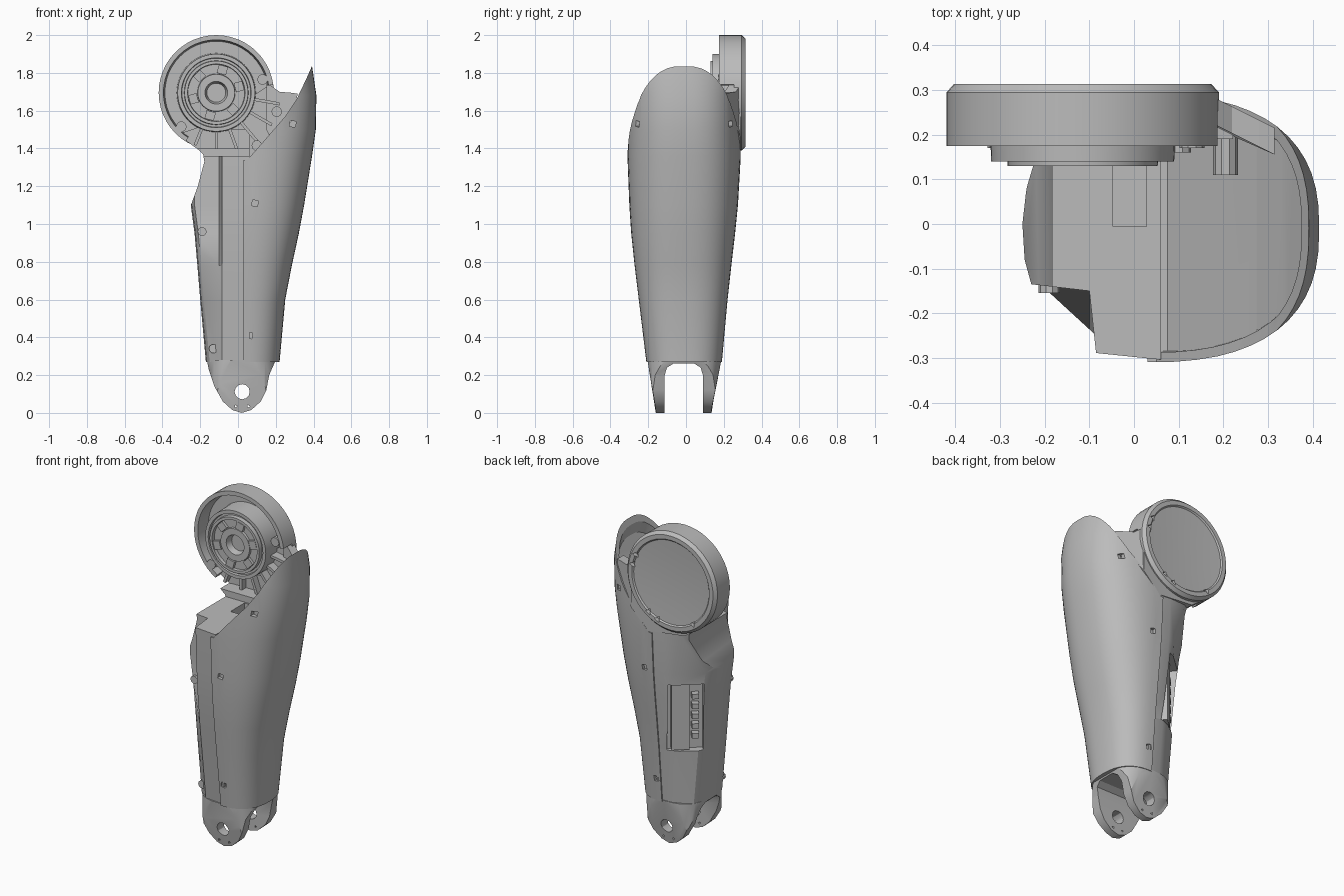
import bpy, bmesh, math
from mathutils import Matrix

if "Cube" in bpy.data.objects:
    bpy.data.objects.remove(bpy.data.objects["Cube"])

grey = bpy.data.materials.new("plain grey")
grey.use_nodes = True
grey.diffuse_color = (0.5, 0.5, 0.5, 1)
grey.node_tree.nodes["Principled BSDF"].inputs["Base Color"].default_value = (0.5, 0.5, 0.5, 1)

KNEE = (-0.115, 1.695)


def make(name, bm):
    bmesh.ops.remove_doubles(bm, verts=bm.verts, dist=1e-5)
    bmesh.ops.recalc_face_normals(bm, faces=bm.faces)
    me = bpy.data.meshes.new(name)
    bm.to_mesh(me)
    bm.free()
    me.materials.append(grey)
    ob = bpy.data.objects.new(name, me)
    bpy.context.collection.objects.link(ob)
    return ob


def loft(name, rings):
    bm = bmesh.new()
    vs = [[bm.verts.new(p) for p in r] for r in rings]
    n = len(vs[0])
    for a, b in zip(vs, vs[1:]):
        for i in range(n):
            j = (i + 1) % n
            bm.faces.new((a[i], a[j], b[j], b[i]))
    bm.faces.new(vs[0])
    bm.faces.new(vs[-1])
    return make(name, bm)


def prism(name, outline, y0, y1):
    """Extrude an x-z outline along y; y0 and y1 may be functions of x and z."""
    f = [y if callable(y) else (lambda x, z, y=y: y) for y in (y0, y1)]
    return loft(name, [[(x, g(x, z), z) for x, z in outline] for g in f])


def box(name, c, size, rot=None):
    bm = bmesh.new()
    m = Matrix.Translation(c) @ (rot or Matrix()) @ Matrix.Diagonal((*size, 1))
    bmesh.ops.create_cube(bm, size=1, matrix=m)
    return make(name, bm)


def circle(cx, cz, r, n=24, start=0.0):
    return [(cx + r * math.cos(start + math.tau * i / n),
             cz + r * math.sin(start + math.tau * i / n)) for i in range(n)]


def lathe(name, profile, n=48):
    """Spin (radius, y) points around the knee axis."""
    bm = bmesh.new()
    vs = [bm.verts.new((KNEE[0] + r, y, KNEE[1])) for r, y in profile]
    edges = [bm.edges.new(p) for p in zip(vs, vs[1:])]
    bmesh.ops.spin(bm, geom=vs + edges, cent=(KNEE[0], 0, KNEE[1]),
                   axis=(0, 1, 0), angle=math.tau, steps=n)
    return make(name, bm)


def boolean(ob, cutter, op="DIFFERENCE"):
    m = ob.modifiers.new("cut", "BOOLEAN")
    m.operation, m.object, m.solver = op, cutter, "EXACT"
    bpy.context.view_layer.objects.active = ob
    bpy.ops.object.modifier_apply(modifier=m.name)
    bpy.data.objects.remove(cutter)


def smooth(ob, angle=30):
    bpy.ops.object.select_all(action="DESELECT")
    ob.select_set(True)
    bpy.context.view_layer.objects.active = ob
    bpy.ops.object.shade_smooth_by_angle(angle=math.radians(angle))


# Leg stations: height, right edge, front y, back y, left edge
STATIONS = [(0.27, 0.22, -0.21, 0.19, -0.17), (0.6, 0.25, -0.25, 0.22, -0.2),
            (0.78, 0.285, -0.272, 0.24, -0.215), (0.95, 0.322, -0.29, 0.26, -0.23),
            (1.1, 0.35, -0.3, 0.275, -0.25), (1.36, 0.392, -0.31, 0.29, -0.25),
            (1.5, 0.412, -0.31, 0.29, -0.25), (1.68, 0.415, -0.31, 0.29, 0),
            (1.85, 0.39, -0.3, 0.28, 0)]


def station(z):
    for a, b in zip(STATIONS, STATIONS[1:]):
        if z <= b[0]:
            t = (z - a[0]) / (b[0] - a[0])
            return [p + (q - p) * t for p, q in zip(a, b)]


def shell_ring(s, inset=0.0, n=28):
    z, xr, yf, yb, _ = s
    mid, half, w = (yf + yb) / 2, (yb - yf) / 2 - inset, xr - 0.03 - inset
    ring = []
    for i in range(n + 1):
        a = math.pi * (i / n - 0.5)
        c, sn = max(math.cos(a), 0), math.sin(a)
        ring.append((0.03 + w * c ** 0.8,
                     mid + half * math.copysign(abs(sn) ** 0.8, sn), z))
    return ring


# Calf shell: rounded loft, with the knee clearance cut from its top
RIM = [(-0.2, 1.34), (0.05, 1.34), (0.12, 1.42), (0.25, 1.57), (0.31, 1.66),
       (0.36, 1.765), (0.391, 1.835), (0.6, 1.84), (0.6, 2.1), (-0.2, 2.1)]
shell = loft("calf_shell", [shell_ring(s) for s in STATIONS])
boolean(shell, prism("knee_cut", RIM, -1, 1))
scoop = loft("scoop_cut", [shell_ring(s, 0.022) for s in STATIONS[4:]])
boolean(scoop, prism("scoop_limit", [(x + 0.025, z - 0.035) for x, z in RIM], -1, 1), "INTERSECT")
boolean(shell, scoop)
boolean(shell, box("shell_pocket", (0.08, -0.01, 0.3), (0.22, 0.2, 0.3)))


# Inner frame beside the shell, stepped back on its upper left
def frame_ring(s):
    z, _, yf, yb, xl = s
    yf, yb = yf + 0.006, yb - 0.006
    step = -0.15 if z > 0.9 else yf + 0.03
    t = max(z - 1.1, 0) / 0.26
    return [(0.06, yf, z), (-0.085, yf + 0.015, z), (-0.1, step, z), (xl + 0.02, -0.135, z),
            (xl + 0.005, -0.08, z), (xl, 0, z), (xl + 0.008, 0.07, z),
            (xl + 0.03, 0.125 + 0.08 * t, z), (-0.085 - 0.06 * t, yb - 0.025, z),
            (-0.03, yb - 0.004, z), (0.06, yb, z)]


frame = loft("inner_frame", [frame_ring(s) for s in STATIONS[:7]])
boolean(frame, prism("shoulder_cut", [(-0.26, 1.07), (-0.213, 1.2), (-0.178, 1.33), (-0.185, 1.37),
                                      (-0.24, 1.42), (-0.3, 1.47), (-0.4, 1.5), (-0.4, 1.07)], -1, 1))
boolean(frame, box("knee_clearance", (0, -0.36, 1.56), (1, 1, 0.4)))
boolean(frame, box("rib_clearance", (0, -0.27, 1.6), (1, 1, 0.4)))
turn = Matrix.Rotation(math.radians(42), 4, "Z")
boolean(frame, box("window_cut", (-0.125, 0.18, 0.82), (0.2, 0.12, 0.42), turn))
boolean(frame, box("cable_slot", (-0.01, 0.062, 1.25), (0.075, 0.135, 0.4)))
boolean(frame, box("frame_pocket", (-0.02, -0.01, 0.3), (0.2, 0.2, 0.3)))
box("window_cover", (-0.075, 0.165, 0.82), (0.1, 0.06, 0.4), turn)
for k in range(5):
    box(f"window_tooth_{k}", (-0.143, 0.115, 0.7 + k * 0.06), (0.04, 0.04, 0.03), turn)

# Ankle fork: plate outline trimmed to the rounded leg, split by an arch and drilled
FORK = [(-0.165, 0.28), (-0.155, 0.23), (-0.125, 0.14), (-0.08, 0.06), (-0.03, 0.015),
        (0.02, 0), (0.07, 0.015), (0.12, 0.06), (0.15, 0.12), (0.165, 0.2), (0.2, 0.28)]
fork = prism("ankle_fork", FORK, lambda x, z: -0.16 - 0.17 * max(z - 0.02, 0),
             lambda x, z: 0.135 + 0.2 * max(z - 0.02, 0))
ankle = []
for i in range(32):
    c, s = math.cos(math.tau * i / 32), math.sin(math.tau * i / 32)
    ankle.append((0.02 + 0.19 * math.copysign(abs(c) ** 0.75, c),
                  -0.01 + 0.197 * math.copysign(abs(s) ** 0.75, s)))
boolean(fork, loft("ankle_limit", [[(x, y, z) for x, y in ankle] for z in (-0.1, 0.4)]), "INTERSECT")
arch = [(-0.113, -0.1), (-0.113, 0.2), (-0.1, 0.24), (-0.065, 0.262),
        (0.042, 0.262), (0.077, 0.24), (0.09, 0.2), (0.09, -0.1)]
boolean(fork, loft("arch_cut", [[(x, y, z) for y, z in arch] for x in (-0.4, 0.4)]))
boolean(fork, prism("pin_hole", circle(0.022, 0.112, 0.04, 12), -1, 1))
for x in (-0.012, 0.055):
    boolean(fork, prism("rivet_hole", circle(x, 0.035, 0.009, 3), -1, 1))

# Screw pockets on the front and back of the shell, bosses on the frame
for x, z in ((0.29, 1.53), (0.09, 1.11), (0.06, 0.41)):
    for side in (-1, 1):
        ring = [p for p in shell_ring(station(z)) if p[1] * side > 0]
        y = min(ring, key=lambda p: abs(p[0] - x))[1]
        boolean(shell, prism("screw_cut", circle(x, z, 0.022, 4, 0.6), y - 0.02, y + 0.02))
for x, z, y in ((-0.19, 0.96, -0.155), (-0.13, 0.34, -0.165)):
    prism("frame_boss", circle(x, z, 0.024, 10), y, y + 0.06)

# Knee housing: open dish with a thin rim, closed and slightly hollow at the back
dish = lathe("knee_housing", [(0, 0.298), (0.15, 0.3), (0.255, 0.306), (0.262, 0.314),
                              (0.288, 0.314), (0.305, 0.295), (0.305, 0.175), (0.28, 0.175),
                              (0.272, 0.265), (0, 0.265)])
cx, cz = KNEE
sector = [(cx + r * math.cos(math.radians(a)), cz + r * math.sin(math.radians(a)))
          for r, angles in ((0.45, range(-122, 9, 13)), (0.23, range(8, -123, -13)))
          for a in angles]
boolean(dish, prism("rim_cut", sector, 0, lambda x, z: 0.265 - 0.05 * max(z - 1.5, 0)))

# Hub in the dish, with stepped rings and a hollow centre
hub = lathe("knee_hub", [(0, 0.28), (0.21, 0.28), (0.205, 0.14), (0.185, 0.14), (0.182, 0.155),
                         (0.17, 0.155), (0.168, 0.13), (0.152, 0.13), (0.15, 0.15),
                         (0.1, 0.15), (0.098, 0.136), (0.06, 0.136), (0.05, 0.175), (0, 0.175)])
for k in range(6):
    a = math.radians(60 * k + 15)
    box(f"hub_block_{k}", (cx + 0.125 * math.cos(a), 0.145, cz + 0.125 * math.sin(a)),
        (0.045, 0.025, 0.05), Matrix.Rotation(-a, 4, "Y"))


# Arm and bridge joining the housing to the frame and shell, with radial ribs
def arm_back(x, z):
    return 0.288 - 0.5 * max(x - 0.17, 0) - 0.12 * max(-0.1 - x, 0)


ARM = [(-0.32, 1.475), (-0.24, 1.415), (-0.185, 1.375), (0.04, 1.35), (0.06, 1.34),
       (0.12, 1.41), (0.17, 1.46), (0.17, 1.74), (0.08, 1.68), (-0.1, 1.55)]
prism("knee_arm", ARM, lambda x, z: arm_back(x, z) - 0.045, arm_back)
prism("shell_bridge", [(0.15, 1.765), (0.17, 1.735), (0.22, 1.7), (0.28, 1.695), (0.315, 1.69),
                       (0.31, 1.64), (0.25, 1.56), (0.17, 1.46), (0.15, 1.5)],
      lambda x, z: arm_back(x, z) - 0.06, arm_back)
for k, deg in enumerate((-112, -90, -70, -50, -30, -10)):
    a = math.radians(deg)
    length = 0.1 if k == 0 else 0.14
    r = 0.2 + length / 2
    box(f"arm_rib_{k}", (cx + r * math.cos(a), 0.225, cz + r * math.sin(a)),
        (length, 0.07, 0.016), Matrix.Rotation(-a, 4, "Y"))
for x, z, y in ((0.13, 1.765, 0.17), (0.205, 1.595, 0.11), (0.1, 1.415, 0.16), (-0.3, 1.515, 0.17)):
    prism("arm_boss", circle(x, z, 0.028, 10), y, 0.25)

# Triangular pockets around the back rim of the housing
for deg in (-125, -70, -55, 10, 25):
    a = math.radians(deg)
    boolean(dish, prism("rim_pocket", circle(cx + 0.262 * math.cos(a), cz + 0.262 * math.sin(a),
                                             0.02, 3), 0.29, 0.4))

for ob in (shell, frame, fork, dish, hub):
    smooth(ob)
